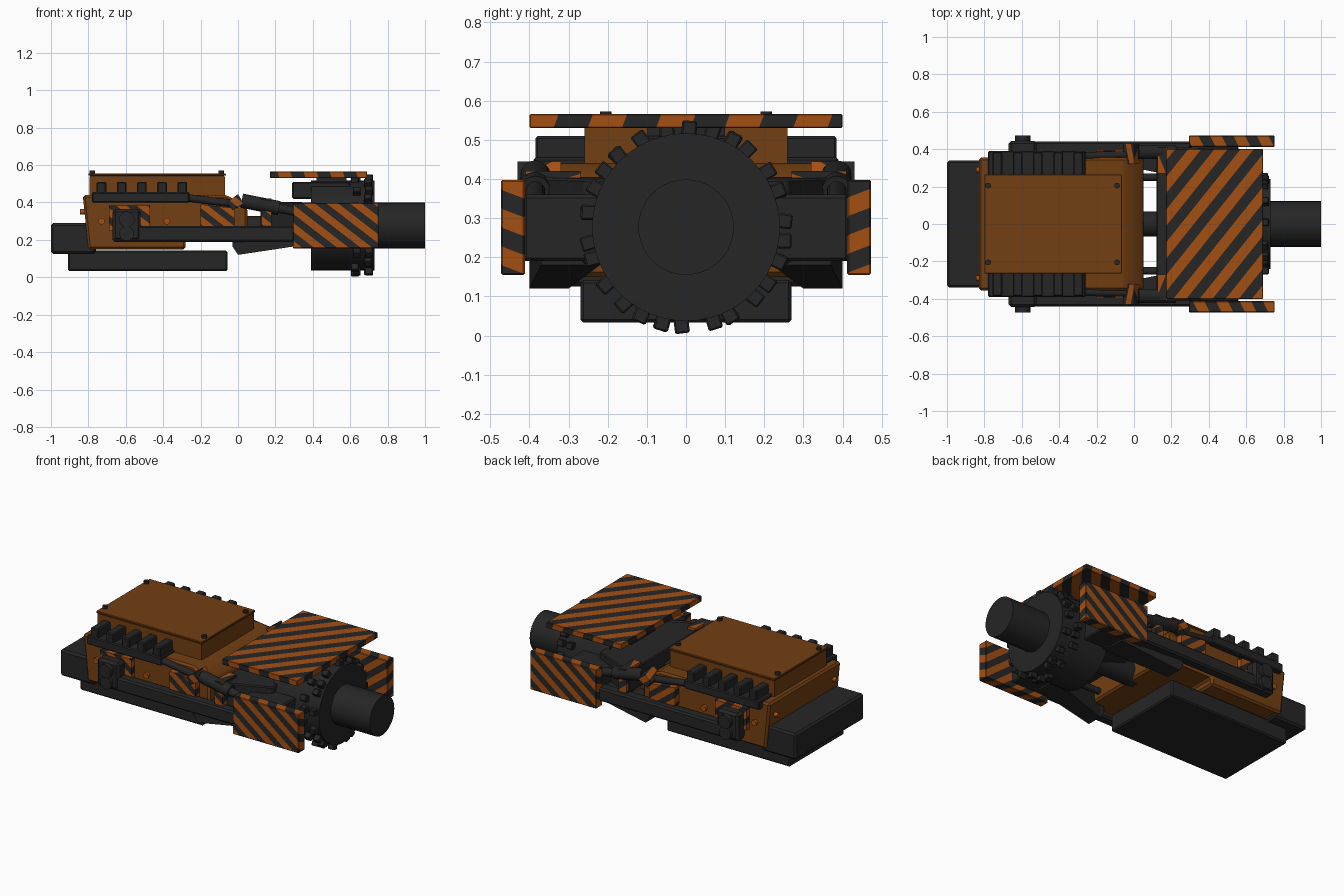
import bpy, bmesh, math, random
from mathutils import Vector, Matrix

if "Cube" in bpy.data.objects:
    bpy.data.objects.remove(bpy.data.objects["Cube"])

random.seed(4)


def material(name, rgb):
    m = bpy.data.materials.new(name)
    m.diffuse_color = (*rgb, 1)
    m.use_nodes = True
    m.node_tree.nodes["Principled BSDF"].inputs["Base Color"].default_value = m.diffuse_color
    return m


BROWN = material("rust_brown_paint", (0.17, 0.050, 0.006))
ORANGE = material("hazard_orange", (0.37, 0.078, 0.007))
BLACK = material("dark_metal", (0.019, 0.019, 0.019))


def finish(name, bm, mat, bevel=0.0, mirror=False, stripes=None):
    """Bevel, optionally cut into hazard stripes, and store as an object."""
    bmesh.ops.recalc_face_normals(bm, faces=bm.faces[:])
    if bevel:
        bmesh.ops.bevel(bm, geom=bm.edges[:], offset=bevel, segments=1, affect='EDGES')
    mats = [mat]
    if stripes:
        direction, period = Vector(stripes[0]), stripes[1]
        half = period / 2
        vals = [v.co.dot(direction) for v in bm.verts]
        for k in range(math.floor(min(vals) / half), math.ceil(max(vals) / half) + 1):
            bmesh.ops.bisect_plane(bm, geom=bm.verts[:] + bm.edges[:] + bm.faces[:],
                                   plane_co=direction * (k * half / direction.length_squared),
                                   plane_no=direction)
        for f in bm.faces:
            f.material_index = math.floor(f.calc_center_median().dot(direction) / half) % 2
        mats = [ORANGE, BLACK]
    me = bpy.data.meshes.new(name)
    for f in bm.faces:
        f.smooth = True
    bm.to_mesh(me)
    bm.free()
    me.set_sharp_from_angle(angle=math.radians(32))
    for m in mats:
        me.materials.append(m)
    ob = bpy.data.objects.new(name, me)
    bpy.context.collection.objects.link(ob)
    if mirror:
        mod = ob.modifiers.new("mirror", 'MIRROR')
        mod.use_axis = (False, True, False)
        mod.use_mirror_merge = False
    return ob


def loft(name, a, b, mat, **kw):
    """Solid between two point loops of equal length."""
    bm = bmesh.new()
    va, vb = [bm.verts.new(p) for p in a], [bm.verts.new(p) for p in b]
    n = len(va)
    bm.faces.new(va)
    bm.faces.new(vb[::-1])
    for i in range(n):
        j = (i + 1) % n
        bm.faces.new((va[i], vb[i], vb[j], va[j]))
    return finish(name, bm, mat, **kw)


def rect(x, y0, y1, z0, z1):
    return [(x, y0, z0), (x, y1, z0), (x, y1, z1), (x, y0, z1)]


def box(name, x0, x1, y0, y1, z0, z1, mat, **kw):
    return loft(name, rect(x0, y0, y1, z0, z1), rect(x1, y0, y1, z0, z1), mat, **kw)


def prism(name, pts, y0, y1, mat, **kw):
    return loft(name, [(x, y0, z) for x, z in pts], [(x, y1, z) for x, z in pts], mat, **kw)


def rod(name, p, q, r, mat, sides=32, **kw):
    p, q = Vector(p), Vector(q)
    d = q - p
    bm = bmesh.new()
    mtx = Matrix.Translation((p + q) / 2) @ d.to_track_quat('Z', 'Y').to_matrix().to_4x4()
    bmesh.ops.create_cone(bm, cap_ends=True, segments=sides, radius1=r, radius2=r,
                          depth=d.length, matrix=mtx)
    return finish(name, bm, mat, **kw)


# Main housing
prism("main_body", [(-0.83, 0.44), (-0.06, 0.44), (0.05, 0.37), (0.05, 0.20),
                    (-0.28, 0.20), (-0.28, 0.15), (-0.80, 0.15)],
      -0.355, 0.355, BROWN, bevel=0.012)
box("upper_housing", -0.795, -0.07, -0.26, 0.26, 0.43, 0.54, BROWN)
box("top_cover", -0.80, -0.065, -0.265, 0.265, 0.543, 0.556, BROWN, bevel=0.003)
box("cover_seam", -0.79, -0.075, -0.255, 0.255, 0.538, 0.545, BLACK)
for i, x in enumerate((-0.78, -0.09)):
    rod(f"cover_bolt_{i}", (x, 0.205, 0.55), (x, 0.205, 0.572), 0.015, BLACK, sides=12, mirror=True)
for i, x in enumerate((-0.73, -0.38)):
    rod(f"side_bolt_{i}", (x, 0.35, 0.30), (x, 0.372, 0.30), 0.018, ORANGE, sides=12, mirror=True)
rod("rear_bolt", (-0.82, 0.29, 0.35), (-0.845, 0.29, 0.35), 0.014, ORANGE, sides=12, mirror=True)

# Base skid and rear counterweight
box("base_skid", -0.91, -0.055, -0.27, 0.27, 0.033, 0.142, BLACK, bevel=0.008)
box("rear_counterweight", -1.0, -0.76, -0.34, 0.34, 0.125, 0.29, BLACK, bevel=0.012)

# Cooling bars with ribs along both sides
box("cooling_bar", -0.78, -0.26, 0.25, 0.39, 0.40, 0.455, BLACK, bevel=0.006, mirror=True)
for i in range(5):
    x = -0.73 + i * 0.108
    box(f"cooling_rib_{i}", x - 0.026, x + 0.026, 0.25, 0.385, 0.44, 0.51, BLACK,
        bevel=0.006, mirror=True)
rod("hose", (-0.27, 0.365, 0.425), (0.0, 0.37, 0.39), 0.02, BLACK, sides=16, mirror=True)

# Side rails with pivot brackets
box("side_rail", -0.67, 0.31, 0.37, 0.44, 0.19, 0.275, BLACK, bevel=0.01, mirror=True)
box("pivot_bracket", -0.67, -0.52, 0.36, 0.445, 0.195, 0.365, BLACK, bevel=0.015, mirror=True)
rod("pivot_pin", (-0.595, 0.43, 0.31), (-0.595, 0.472, 0.31), 0.042, BLACK, sides=20, mirror=True)
rod("pivot_boss", (-0.595, 0.40, 0.235), (-0.595, 0.465, 0.235), 0.04, BLACK, sides=20, mirror=True)

# Small hazard plates on the flanks
S = ((1, 0.4, 1.3), 0.11)
box("bracket_plate", -0.69, -0.47, 0.35, 0.385, 0.25, 0.385, ORANGE, mirror=True, stripes=S)
prism("shoulder_plate", [(-0.20, 0.39), (-0.02, 0.37), (-0.02, 0.26), (-0.20, 0.27)],
      0.345, 0.395, ORANGE, mirror=True, stripes=S)
prism("shoulder_clamp", [(-0.06, 0.40), (0.0, 0.445), (0.03, 0.395), (-0.03, 0.36)],
      0.32, 0.43, ORANGE, mirror=True, stripes=S)
box("neck_flange", 0.125, 0.18, 0.27, 0.41, 0.26, 0.42, ORANGE, mirror=True, stripes=S)

# Neck: drive shaft, guide rods, tapered arms, rams and cross frame
rod("drive_shaft", (0.0, 0, 0.26), (0.45, 0, 0.26), 0.068, BLACK)
rod("guide_rod", (0.0, 0.25, 0.25), (0.3, 0.25, 0.25), 0.02, BLACK, sides=12, mirror=True)
loft("lower_arm_root", rect(-0.03, 0.30, 0.40, 0.165, 0.25), rect(0.0, 0.30, 0.40, 0.12, 0.25),
     BLACK, mirror=True)
loft("lower_arm", rect(0.0, 0.30, 0.40, 0.12, 0.25), rect(0.40, 0.22, 0.37, 0.18, 0.27),
     BLACK, mirror=True)
rod("ram_sleeve", (0.02, 0.385, 0.41), (0.22, 0.385, 0.37), 0.038, BLACK, sides=20, mirror=True)
rod("ram_piston", (0.20, 0.385, 0.373), (0.42, 0.385, 0.33), 0.025, BLACK, sides=16, mirror=True)
loft("cross_frame", rect(0.12, -0.395, 0.395, 0.27, 0.405), rect(0.42, -0.26, 0.26, 0.18, 0.40),
     BLACK, bevel=0.006)

# Cutter head
rod("cutter_drum", (0.39, 0, 0.277), (0.73, 0, 0.277), 0.24, BLACK, sides=48, bevel=0)
rod("cutter_nose", (0.72, 0, 0.277), (1.0, 0, 0.277), 0.122, BLACK, sides=40)
bm = bmesh.new()
for i in range(26):
    a = 2 * math.pi * i / 26 + random.uniform(-0.06, 0.06)
    for x in ((0.635, 0.70) if i % 3 == 0 else ((0.625,) if i % 2 else (0.695,))):
        m = (Matrix.Translation((x, 0, 0.277)) @ Matrix.Rotation(a, 4, 'X')
             @ Matrix.Translation((0, 0, 0.245))
             @ Matrix.Rotation(random.uniform(-0.2, 0.2), 4, 'X')
             @ Matrix.Diagonal((0.042, 0.038, 0.054, 1)))
        bmesh.ops.create_cube(bm, size=1, matrix=m)
finish("cutter_teeth", bm, BLACK, bevel=0.004)

# Guards round the cutter head, with hazard stripes
box("guard_mount_top", 0.29, 0.60, -0.12, 0.12, 0.42, 0.51, BLACK, bevel=0.006)
box("guard_post", 0.42, 0.58, -0.10, 0.10, 0.49, 0.535, BLACK)
box("guard_mount_side", 0.30, 0.56, 0.22, 0.415, 0.19, 0.36, BLACK, bevel=0.008, mirror=True)
box("top_guard", 0.17, 0.69, -0.40, 0.40, 0.53, 0.566, ORANGE, bevel=0.003,
    stripes=((1, -0.8, 0.3), 0.14))
for side, s in (("front", -1), ("back", 1)):
    y0, y1 = sorted((s * 0.412, s * 0.473))
    box(f"side_guard_{side}", 0.293, 0.752, y0, y1, 0.155, 0.398, ORANGE, bevel=0.004,
        stripes=((1, 0.5, -s * 1.3), 0.125))
